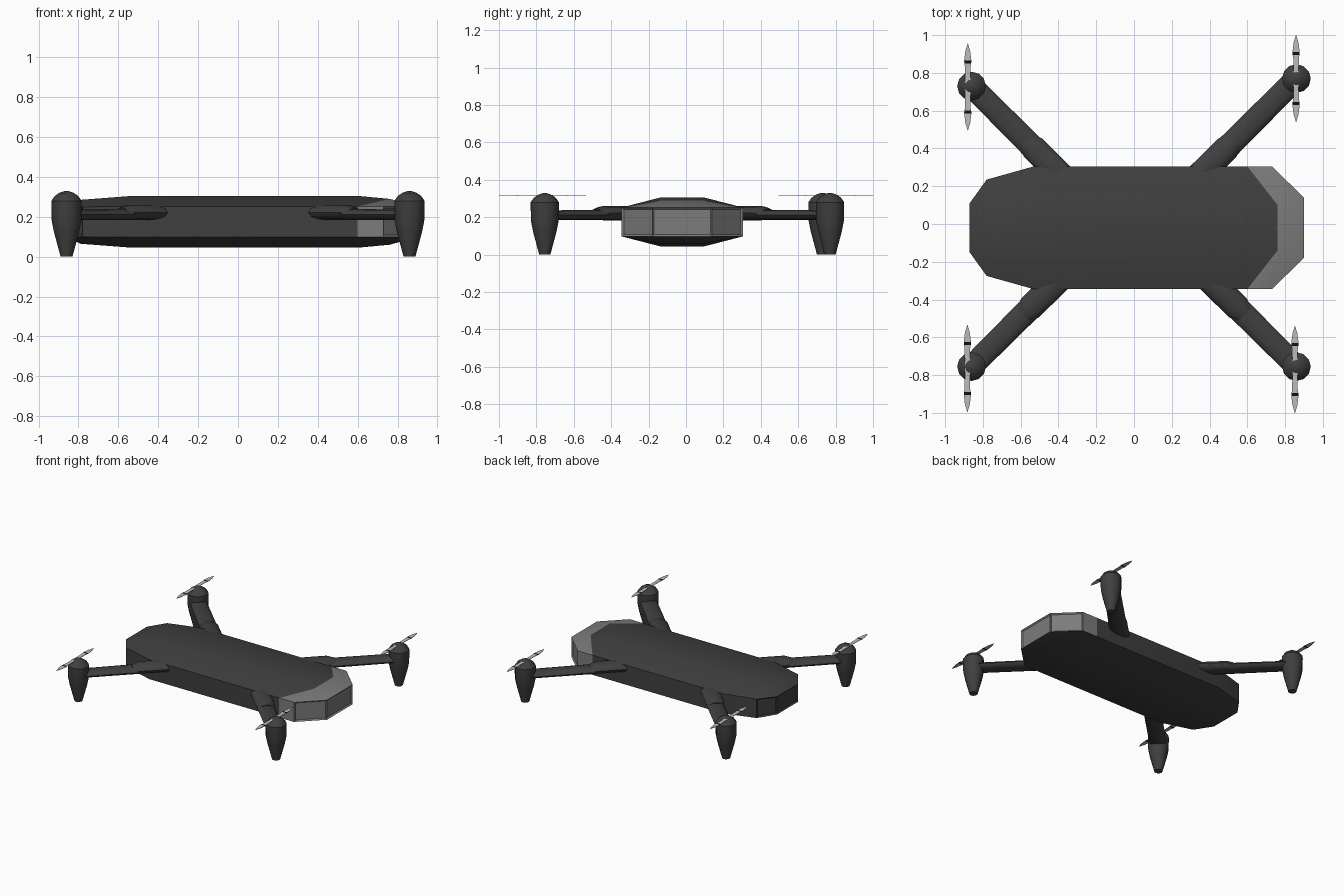
import bpy, bmesh, math
from mathutils import Vector, Matrix

if "Cube" in bpy.data.objects:
    bpy.data.objects.remove(bpy.data.objects["Cube"])


def material(name, v):
    m = bpy.data.materials.new(name)
    m.diffuse_color = (v, v, v, 1)
    m.use_nodes = True
    m.node_tree.nodes["Principled BSDF"].inputs["Base Color"].default_value = m.diffuse_color
    return m


DARK = material("dark_shell", 0.05)
GREY = material("nose_grey", 0.2)
LIGHT = material("blade_light", 0.5)
BLACK = material("blade_black", 0.005)


def finish(name, bm, mats, angle=30):
    bmesh.ops.recalc_face_normals(bm, faces=bm.faces)
    me = bpy.data.meshes.new(name)
    bm.to_mesh(me)
    bm.free()
    ob = bpy.data.objects.new(name, me)
    bpy.context.collection.objects.link(ob)
    for m in mats:
        me.materials.append(m)
    bpy.ops.object.select_all(action='DESELECT')
    ob.select_set(True)
    bpy.context.view_layer.objects.active = ob
    bpy.ops.object.shade_smooth_by_angle(angle=math.radians(angle))
    return ob


def loft(name, origin, direction, sections, sides=12):
    """Capped tube of elliptical sections (distance, half width, lower, upper)."""
    z = Vector(direction).normalized()
    y = Vector((0, 1, 0)) if abs(z.z) > 0.9 else Vector((0, 0, 1))
    x = y.cross(z)
    o = Vector(origin)
    bm = bmesh.new()
    rings = []
    for d, w, lo, hi in sections:
        c, h = (lo + hi) / 2, (hi - lo) / 2
        rings.append([bm.verts.new(o + z * d + x * w * math.cos(a) + y * (c + h * math.sin(a)))
                      for a in (2 * math.pi * i / sides for i in range(sides))])
    for a, b in zip(rings, rings[1:]):
        for i in range(sides):
            j = (i + 1) % sides
            bm.faces.new((a[i], a[j], b[j], b[i]))
    bm.faces.new(rings[0])
    bm.faces.new(rings[-1])
    return finish(name, bm, [DARK], 35)


CY = -0.02  # centre line of the body
ZM = 0.175  # mid height of the body


def hull(name, points, mats, window):
    """Convex shell mirrored in y and z, with recessed windows on chosen faces."""
    bm = bmesh.new()
    for x, y, h in points:
        for sy in (1, -1):
            for sz in (1, -1):
                bm.verts.new((x, CY + sy * y, ZM + sz * h))
    bmesh.ops.convex_hull(bm, input=bm.verts)
    bmesh.ops.delete(bm, geom=[v for v in bm.verts if not v.link_faces], context='VERTS')
    bmesh.ops.dissolve_limit(bm, angle_limit=0.01, verts=bm.verts, edges=bm.edges)
    bm.normal_update()
    if len(mats) > 1:
        for f in bm.faces:
            f.material_index = 1 if f.normal.z < -0.15 else 0
    panels = [f for f in bm.faces if abs(f.normal.z) < 0.1 and window(f.calc_center_median())]
    bmesh.ops.inset_individual(bm, faces=panels, thickness=0.014, depth=-0.01)
    return finish(name, bm, mats)


# Main fuselage with recessed tail windows
hull("body", [(-0.87, 0.13, 0.07), (-0.78, 0.255, 0.075), (-0.53, 0.325, 0.077),
              (0.60, 0.325, 0.077), (-0.79, 0.11, 0.11), (-0.53, 0.12, 0.13),
              (0.60, 0.12, 0.13), (0.76, 0.12, 0.115)],
     [DARK], lambda c: c.x < -0.8)

# Grey nose with three recessed windows
hull("nose", [(0.60, 0.325, 0.077), (0.73, 0.325, 0.077), (0.90, 0.16, 0.077),
              (0.76, 0.12, 0.115)],
     [GREY, DARK], lambda c: c.x > 0.78)


def propeller(name, x, y):
    """Flat two-blade propeller lying along y with a dark band on each blade."""
    prof = [(0, 0.013, 0), (0.11, 0.015, 0), (0.125, 0.018, 1), (0.14, 0.019, 0),
            (0.19, 0.013, 0), (0.23, 0.001, 0)]
    bm = bmesh.new()
    for s in (1, -1):
        for (d0, w0, m0), (d1, w1, _) in zip(prof, prof[1:]):
            f = bm.faces.new([bm.verts.new((x + a, y + s * b, 0.317)) for a, b in
                              ((-w0, d0), (w0, d0), (w1, d1), (-w1, d1))])
            f.material_index = m0
    bmesh.ops.remove_doubles(bm, verts=bm.verts, dist=0.0005)
    bmesh.ops.recalc_face_normals(bm, faces=bm.faces)
    ext = bmesh.ops.extrude_face_region(bm, geom=bm.faces[:], use_keep_orig=True)
    bmesh.ops.translate(bm, vec=(0, 0, 0.003),
                        verts=[g for g in ext["geom"] if isinstance(g, bmesh.types.BMVert)])
    return finish(name, bm, [LIGHT, BLACK])


# Motor pods, arms, sleeves and propellers at the four corners
POD = [(0, 0.03), (0.005, 0.031), (0.12, 0.062), (0.18, 0.074), (0.28, 0.076),
       (0.305, 0.058), (0.322, 0.032), (0.33, 0.008)]
CORNERS = [("front_left", -0.86, -0.755, -0.882, -0.765), ("front_right", 0.86, -0.755, 0.852, -0.77),
           ("back_right", 0.86, 0.77, 0.858, 0.77), ("back_left", -0.86, 0.73, -0.88, 0.725)]
for tag, x, y, px, py in CORNERS:
    inward = (-math.copysign(1, x), -math.copysign(1, y), 0)
    reach = (abs(y - CY) - 0.22) * math.sqrt(2)
    start = (abs(y - CY) - 0.46) * math.sqrt(2)
    loft("motor_" + tag, (x, y, 0), (0, 0, 1), [(z, r, -r, r) for z, r in POD])
    loft("arm_" + tag, (x, y, 0), inward,
         [(0.0, 0.06, 0.185, 0.237), (reach, 0.066, 0.185, 0.24)])
    loft("sleeve_" + tag, (x, y, 0), inward,
         [(start, 0.05, 0.19, 0.245), (start + 0.05, 0.068, 0.184, 0.26),
          (reach, 0.07, 0.184, 0.26)])
    propeller("propeller_" + tag, px, py)
